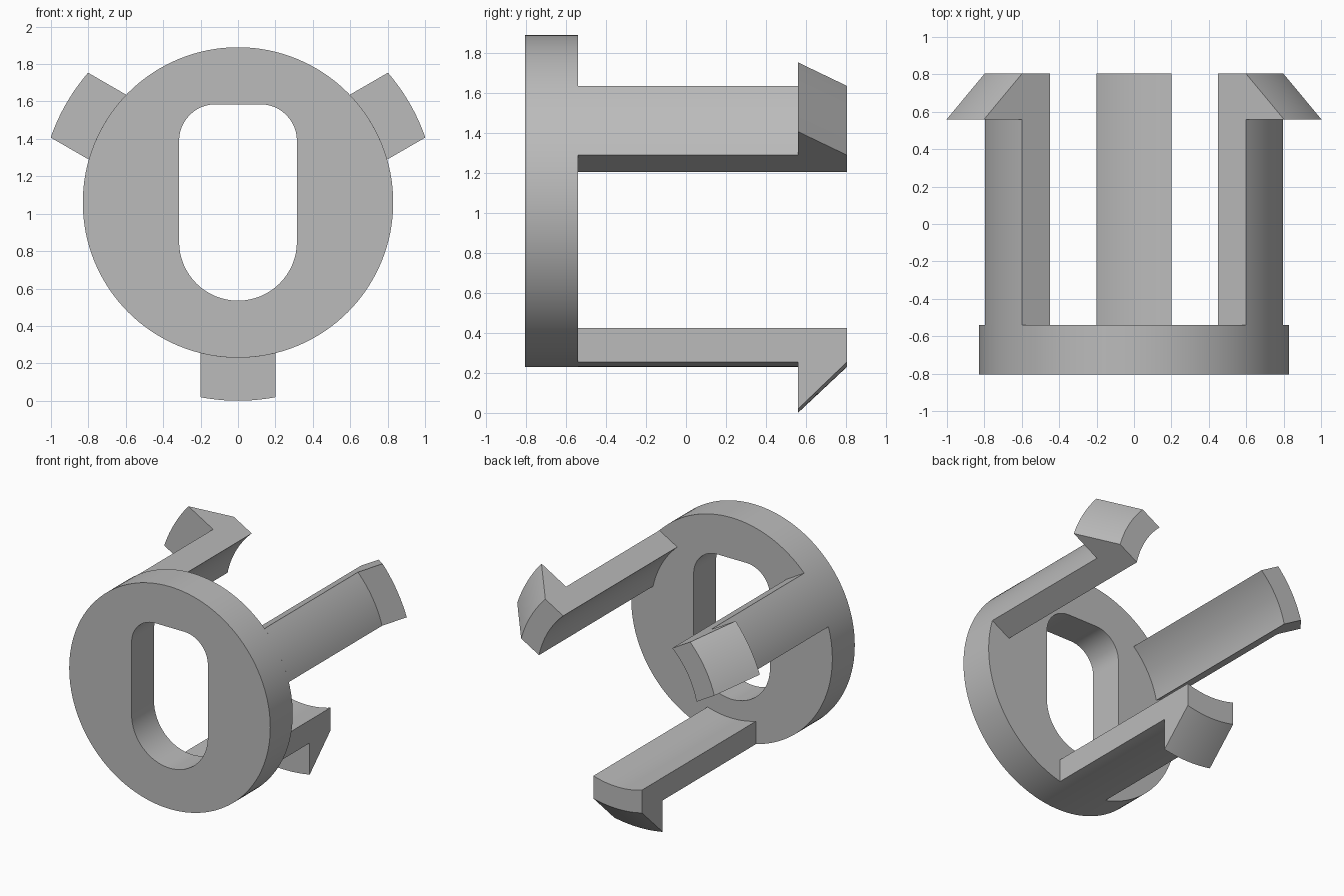
import bpy, bmesh
from math import sin, cos, asin, pi, radians
from mathutils import Matrix, Vector

cube = bpy.data.objects.get("Cube")
if cube:
    bpy.data.objects.remove(cube, do_unlink=True)

CENTRE_Z = 1.06
DISC_R, HOOK_R, INNER_R = 0.83, 1.06, 0.666
HALF_W = 0.2
FRONT, DISC_BACK, HOOK_START, BACK = -0.805, -0.54, 0.56, 0.805

grey = bpy.data.materials.new("plain grey")
grey.use_nodes = True
grey.diffuse_color = (0.5, 0.5, 0.5, 1)
grey.node_tree.nodes["Principled BSDF"].inputs["Base Color"].default_value = (0.5, 0.5, 0.5, 1)


def finish(bm, name):
    bmesh.ops.recalc_face_normals(bm, faces=bm.faces)
    mesh = bpy.data.meshes.new(name)
    bm.to_mesh(mesh)
    bm.free()
    mesh.materials.append(grey)
    obj = bpy.data.objects.new(name, mesh)
    bpy.context.collection.objects.link(obj)
    bpy.ops.object.select_all(action="DESELECT")
    obj.select_set(True)
    bpy.context.view_layer.objects.active = obj
    bpy.ops.object.shade_smooth_by_angle(angle=radians(25))
    return obj


def arc(cx, cz, r, start, end, n):
    """Points on an arc in the xz plane."""
    angles = [start + (end - start) * i / n for i in range(n + 1)]
    return [(cx + r * cos(a), cz + r * sin(a)) for a in angles]


def loop_edges(bm, points, y):
    verts = [bm.verts.new((x, y, z)) for x, z in points]
    return [bm.edges.new((v, verts[i - 1])) for i, v in enumerate(verts)]


# Disc with a slot: rounded top corners and a half-round bottom
hole_w, corner = 0.315, 0.195
top = 1.585 - corner
slot = (arc(hole_w - corner, top, corner, 0, pi / 2, 12)
        + arc(corner - hole_w, top, corner, pi / 2, pi, 12)
        + arc(0, 0.85, hole_w, pi, 2 * pi, 32))
bm = bmesh.new()
edges = loop_edges(bm, arc(0, CENTRE_Z, DISC_R, 0, 2 * pi, 128)[:-1], FRONT)
edges += loop_edges(bm, slot, FRONT)
bmesh.ops.triangle_fill(bm, edges=edges, use_beauty=True)
ext = bmesh.ops.extrude_face_region(bm, geom=bm.faces[:])
moved = [g for g in ext["geom"] if isinstance(g, bmesh.types.BMVert)]
bmesh.ops.translate(bm, verts=moved, vec=(0, DISC_BACK - FRONT, 0))
finish(bm, "slotted_disc")


# Clip arms: curved strips with parallel sides, ending in tapered hooks
def section(outer_r):
    def curve(r):
        a = asin(HALF_W / r)
        return arc(0, 0, r, -pi / 2 - a, -pi / 2 + a, 14)
    return curve(outer_r) + curve(INNER_R)[::-1]


def clip_arm(name, angle):
    bm = bmesh.new()
    stations = [(DISC_BACK, DISC_R), (HOOK_START, DISC_R), (HOOK_START, HOOK_R), (BACK, DISC_R)]
    rings = [[bm.verts.new((x, y, z)) for x, z in section(r)] for y, r in stations]
    # The step at the hook only exists on the outer curve, so weld the rest
    for a, b in zip(rings, rings[1:]):
        for i in range(len(a)):
            bm.faces.new((a[i - 1], a[i], b[i], b[i - 1]))
    half = len(rings[0]) // 2
    for ring in (rings[0], rings[-1]):
        for i in range(half - 1):
            bm.faces.new((ring[i], ring[i + 1], ring[-2 - i], ring[-1 - i]))
    bmesh.ops.remove_doubles(bm, verts=bm.verts, dist=0.0001)
    bmesh.ops.transform(bm, verts=bm.verts,
                        matrix=Matrix.Translation(Vector((0, 0, CENTRE_Z))) @ Matrix.Rotation(angle, 4, "Y"))
    finish(bm, name)


for i, name in enumerate(("bottom_clip_arm", "right_clip_arm", "left_clip_arm")):
    clip_arm(name, i * 2 * pi / 3)
